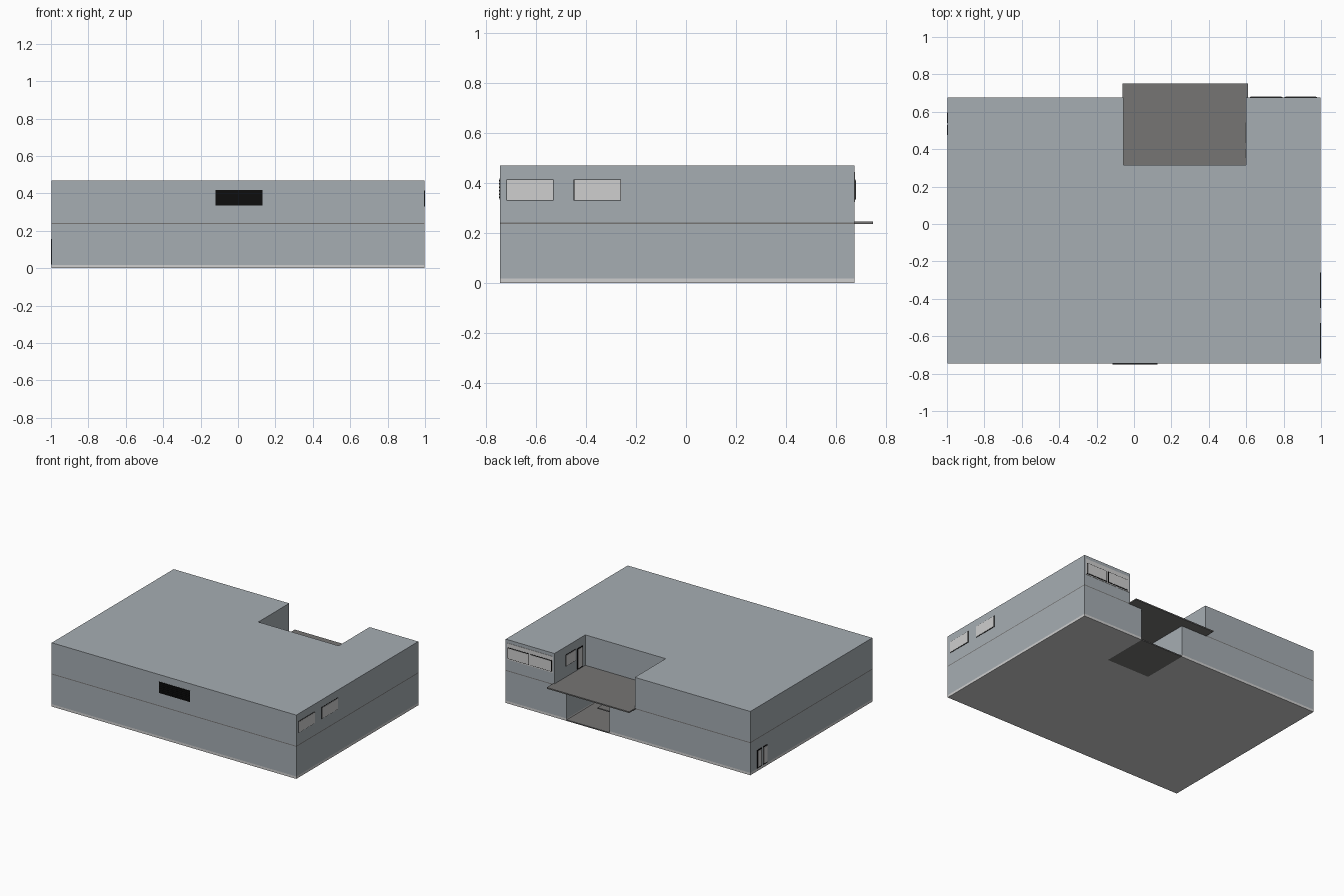
import bpy, bmesh

if "Cube" in bpy.data.objects:
    bpy.data.objects.remove(bpy.data.objects["Cube"])


def material(name, r, g, b):
    m = bpy.data.materials.new(name)
    m.diffuse_color = (r, g, b, 1)
    m.use_nodes = True
    m.node_tree.nodes["Principled BSDF"].inputs["Base Color"].default_value = m.diffuse_color
    return m


WALL = material("blue grey wall", 0.38, 0.42, 0.45)
LIGHT = material("light grey", 0.62, 0.62, 0.62)
SLAB = material("dark grey slab", 0.18, 0.178, 0.175)
BLACK = material("black", 0.004, 0.004, 0.004)


def prism(name, outline, z0, z1, mat):
    """Extrude a flat outline from z0 up to z1."""
    bm = bmesh.new()
    face = bm.faces.new([bm.verts.new((x, y, z0)) for x, y in outline])
    top = bmesh.ops.extrude_face_region(bm, geom=[face])["geom"]
    for v in top:
        if isinstance(v, bmesh.types.BMVert):
            v.co.z = z1
    bmesh.ops.recalc_face_normals(bm, faces=bm.faces)
    me = bpy.data.meshes.new(name)
    bm.to_mesh(me)
    bm.free()
    me.materials.append(mat)
    ob = bpy.data.objects.new(name, me)
    bpy.context.collection.objects.link(ob)
    return ob


def box(name, x0, x1, y0, y1, z0, z1, mat):
    return prism(name, [(x0, y0), (x1, y0), (x1, y1), (x0, y1)], z0, z1, mat)


def plate(name, axis, pos, side, a0, a1, z0, z1, thick, mat):
    """Thin plate on a wall facing along axis ('x' or 'y')."""
    p0, p1 = sorted((pos, pos + side * thick))
    if axis == "x":
        return box(name, p0, p1, a0, a1, z0, z1, mat)
    return box(name, a0, a1, p0, p1, z0, z1, mat)


def window(name, axis, pos, side, a0, a1, z0, z1, border=0.004):
    """Black frame with a light pane in front of it."""
    plate(name + "_frame", axis, pos, side, a0, a1, z0, z1, 0.002, BLACK)
    plate(name + "_pane", axis, pos, side, a0 + border, a1 - border,
          z0 + border, z1 - border, 0.004, LIGHT)


X, FRONT, BACK = 0.997, -0.745, 0.675


def notched(x0, x1, depth_y):
    """Building footprint with a recess cut in the back edge."""
    return [(-X, FRONT), (X, FRONT), (X, BACK), (x1, BACK),
            (x1, depth_y), (x0, depth_y), (x0, BACK), (-X, BACK)]


# Storeys, base and floor slab
entry = notched(0.15, 0.50, 0.325)
prism("base_plinth", entry, 0.0, 0.018, LIGHT)
prism("lower_storey", entry, 0.018, 0.237, WALL)
box("floor_slab", -X, X, FRONT, BACK, 0.237, 0.243, SLAB)
prism("upper_storey", notched(-0.055, 0.60, 0.315), 0.243, 0.47, WALL)

# Terrace with overhang, porch floor and open treads
box("terrace_deck", -0.055, 0.60, 0.315, BACK, 0.243, 0.246, SLAB)
box("terrace_overhang", -0.062, 0.61, BACK, 0.75, 0.237, 0.246, SLAB)
box("porch_floor", 0.15, 0.50, 0.325, BACK, 0.0, 0.008, SLAB)
for i in range(2):
    y = 0.46 - 0.06 * i
    box(f"porch_tread_{i + 1}", 0.15, 0.40, y - 0.07, y,
        0.035 + 0.04 * i, 0.043 + 0.04 * i, SLAB)

# Louvred vent on the front
plate("vent_panel", "y", FRONT, -1, -0.12, 0.13, 0.335, 0.418, 0.002, BLACK)
for i in range(6):
    z = 0.34 + 0.0135 * i
    plate(f"vent_slat_{i + 1}", "y", FRONT, -1, -0.116, 0.126, z, z + 0.006,
          0.005, BLACK)

# Right side windows
for i, y in enumerate((-0.72, -0.45)):
    window(f"side_window_{i + 1}", "x", X, 1, y, y + 0.19, 0.33, 0.415, 0.003)

# Back windows: light surround, tall fixed light and lower pane
plate("back_window_surround", "y", BACK, 1, 0.612, 0.985, 0.325, 0.445,
      0.002, LIGHT)
for i, x in enumerate((0.62, 0.805)):
    window(f"back_window_{i + 1}", "y", BACK + 0.002, 1, x, x + 0.173,
           0.332, 0.415)

# Terrace window and door on the side wall of the recess
window("terrace_window", "x", 0.60, -1, 0.43, 0.547, 0.325, 0.41)
window("terrace_door", "x", 0.60, -1, 0.345, 0.41, 0.25, 0.405, 0.008)

# Double door on the left side
for i, y in enumerate((0.475, 0.54)):
    window(f"left_door_{i + 1}", "x", -X, -1, y, y + 0.055, 0.02, 0.155, 0.008)
